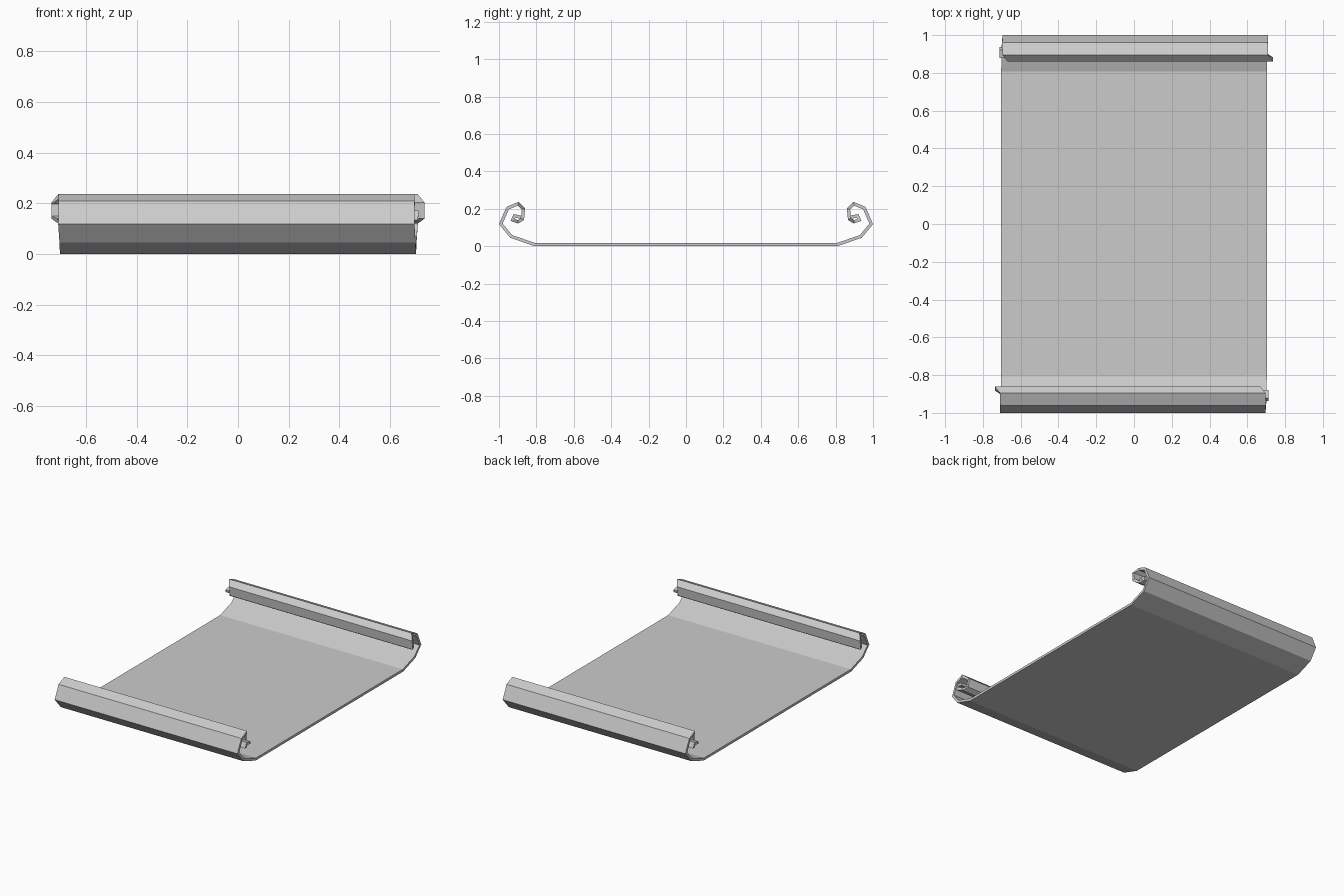
import bpy, bmesh
from mathutils import Vector

if "Cube" in bpy.data.objects:
    bpy.data.objects.remove(bpy.data.objects["Cube"])

HALF_W = 0.703
THICK = 0.017

# Back half of the sheet's outer profile: (y, z, sideways drift of the roll)
curl = [(0.81, 0.0, 0.0), (0.94, 0.045, 0.002), (1.0, 0.118, 0.007),
        (0.96, 0.21, 0.005), (0.895, 0.237, 0.006), (0.86, 0.203, 0.034),
        (0.866, 0.14, 0.034), (0.897, 0.121, 0.008), (0.938, 0.135, -0.008),
        (0.922, 0.172, -0.01), (0.88, 0.163, -0.01)]

# Front half is the back half turned half way round the vertical axis
path = [(-y, z, -s) for y, z, s in reversed(curl)] + curl
pts = [Vector((y, z)) for y, z, s in path]


def inner_point(i):
    """Mitred offset of a profile point toward the inside of the sheet."""
    dirs = []
    if i > 0:
        dirs.append((pts[i] - pts[i - 1]).normalized())
    if i < len(pts) - 1:
        dirs.append((pts[i + 1] - pts[i]).normalized())
    normals = [Vector((-d.y, d.x)) for d in dirs]
    n = sum(normals, Vector((0, 0))).normalized()
    return pts[i] + n * min(THICK / n.dot(normals[0]), THICK * 1.5)


# Sheet: a ring of four corners at every profile point
bm = bmesh.new()
rings = []
for i, (y, z, s) in enumerate(path):
    p = inner_point(i)
    corners = [(s - HALF_W, y, z), (s + HALF_W, y, z),
               (s + HALF_W, p.x, p.y), (s - HALF_W, p.x, p.y)]
    rings.append([bm.verts.new(c) for c in corners])
for a, b in zip(rings, rings[1:]):
    for k in range(4):
        m = (k + 1) % 4
        bm.faces.new((a[k], a[m], b[m], b[k]))
bm.faces.new(rings[0])
bm.faces.new(rings[-1])
bmesh.ops.recalc_face_normals(bm, faces=bm.faces)

mesh = bpy.data.meshes.new("scroll_sheet")
bm.to_mesh(mesh)
bm.free()
sheet = bpy.data.objects.new("scroll_sheet", mesh)
bpy.context.collection.objects.link(sheet)
